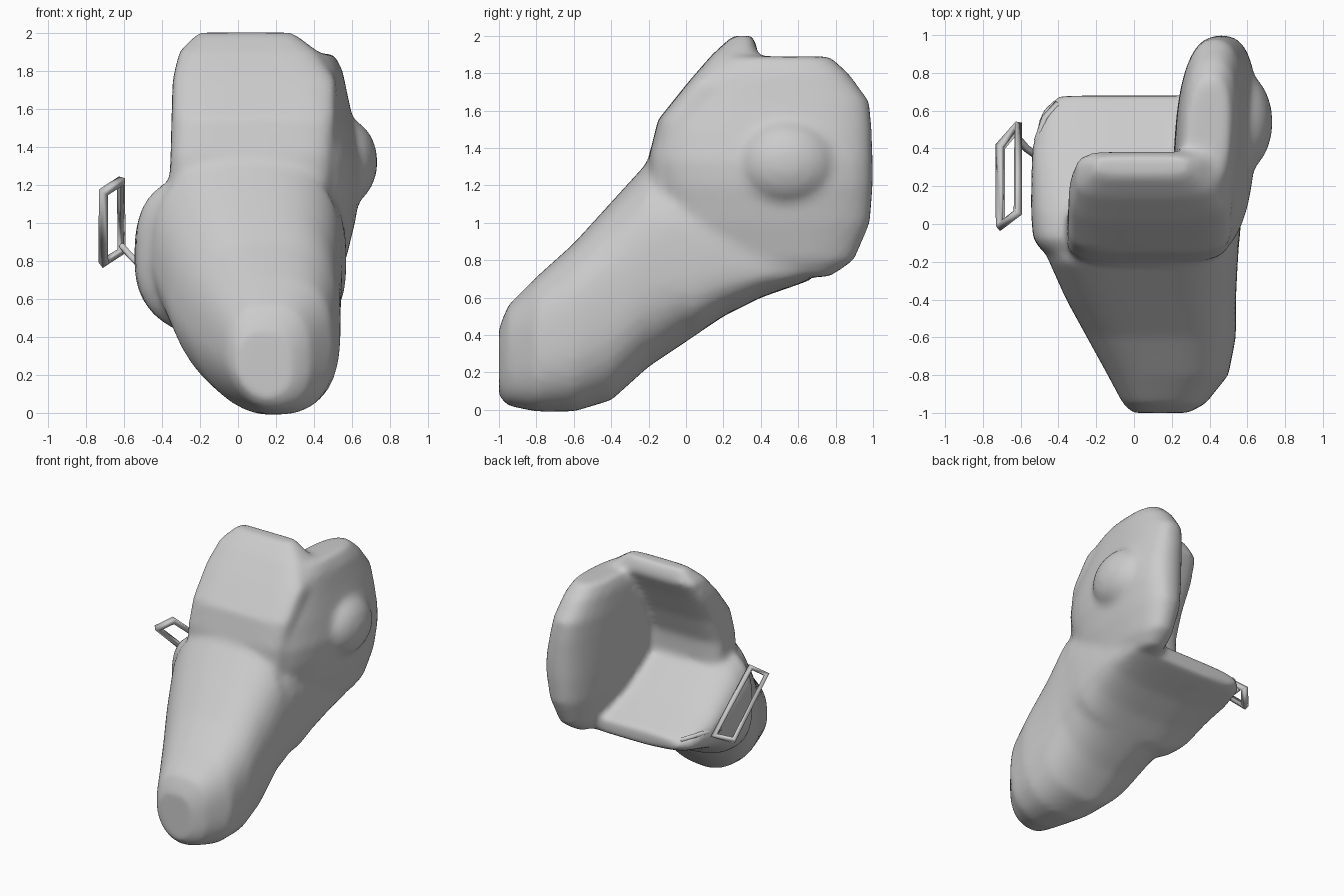
import bpy, bmesh, math
from mathutils import Vector, Matrix

cube = bpy.data.objects.get("Cube")
if cube:
    bpy.data.objects.remove(cube)

grey = bpy.data.materials.new("plain_grey")
grey.use_nodes = True
COLOUR = (0.6, 0.6, 0.6, 1)
grey.diffuse_color = COLOUR
grey.node_tree.nodes["Principled BSDF"].inputs["Base Color"].default_value = COLOUR


def add_loft(bm, sections, place, power, low_right_power, sides=48):
    """Skin rounded-box sections: (station, a_low, a_high, b_low, b_high)."""
    rings = []
    for s, a0, a1, b0, b1 in sections:
        ring = []
        for i in range(sides):
            t = math.tau * i / sides
            c, d = math.cos(t), math.sin(t)
            e = 2 / (low_right_power if c < 0 and d < 0 else power)
            u = math.copysign(abs(c) ** e, c)
            v = math.copysign(abs(d) ** e, d)
            a = (a0 + a1) / 2 + v * (a1 - a0) / 2
            b = (b0 + b1) / 2 + u * (b1 - b0) / 2
            ring.append(bm.verts.new(place(s, a, b)))
        rings.append(ring)
    faces = [bm.faces.new(rings[0]), bm.faces.new(rings[-1][::-1])]
    for p, q in zip(rings, rings[1:]):
        for i in range(sides):
            j = (i + 1) % sides
            faces.append(bm.faces.new((p[i], q[i], q[j], p[j])))
    bmesh.ops.recalc_face_normals(bm, faces=faces)


def along_y(s, a, b):
    return Vector((b, s, a))


def along_z(s, a, b):
    return Vector((b, a, s))


def along_z_slanted(s, a, b):
    return Vector((b + 0.06 * (a - 0.45), a, s))


# Front of foot: y, bottom, top, right edge, left edge
forefoot = [
    (-1.0, .07, .44, -.01, .29), (-.95, .02, .56, -.06, .38),
    (-.8, -.01, .71, -.14, .5), (-.6, -.01, .89, -.25, .54),
    (-.4, .05, 1.11, -.36, .54), (-.2, .23, 1.33, -.45, .55),
    (-.05, .33, 1.28, -.49, .56), (.2, .5, 1.1, -.49, .56),
]
# Open rear of foot, sloping down to a thin lip at the back
rearfoot = [
    (-.14, .4, 1.25, -.49, .55), (-.08, .38, 1.27, -.535, .56),
    (.05, .4, 1.22, -.545, .57), (.2, .5, 1.11, -.545, .57),
    (.4, .6, .96, -.54, .56), (.6, .67, .85, -.49, .54),
    (.68, .7, .81, -.4, .5),
]
# Tall side wall: z, front, back, inner edge, outer edge
wall = [
    (.71, .3, .77, .3, .5), (.8, .05, .9, .27, .56),
    (1.0, -.1, .985, .235, .61), (1.2, -.14, 1.0, .22, .645),
    (1.33, -.16, 1.0, .215, .645), (1.5, -.14, .995, .215, .61),
    (1.65, -.07, .98, .22, .575), (1.8, .06, .87, .235, .545),
    (1.89, .2, .77, .27, .5),
]
# Front tongue: z, front, back, right edge, left edge
tongue = [
    (1.0, -.2, .12, -.37, .48), (1.35, -.2, .13, -.355, .5),
    (1.55, -.15, .21, -.35, .52), (1.75, .01, .31, -.345, .52),
    (1.9, .14, .39, -.31, .42), (2.0, .25, .36, -.21, .29),
]

bm = bmesh.new()
add_loft(bm, forefoot, along_y, 2.7, 1.8)
add_loft(bm, rearfoot, along_y, 3.2, 2.6)
add_loft(bm, wall, along_z_slanted, 2.5, 2.5)
add_loft(bm, tongue, along_z, 4.5, 4.5)
# Ankle bulge on the outside of the wall
bmesh.ops.create_uvsphere(
    bm, u_segments=24, v_segments=16, radius=1,
    matrix=Matrix.Translation((.56, .54, 1.32)) @ Matrix.Diagonal((.175, .27, .23, 1)))
mesh = bpy.data.meshes.new("boot_shell")
bm.to_mesh(mesh)
bm.free()
boot = bpy.data.objects.new("boot_shell", mesh)
bpy.context.collection.objects.link(boot)
mesh.materials.append(grey)

# Fuse the masses into one soft skin
fuse = boot.modifiers.new("fuse", "REMESH")
fuse.mode = "VOXEL"
fuse.voxel_size = 0.025
fuse.use_smooth_shade = True
soften = boot.modifiers.new("soften", "SMOOTH")
soften.factor = 0.5
soften.iterations = 10


def bar(name, points, radius, closed=False):
    """Thin square-section bar through the points, as a mesh."""
    curve = bpy.data.curves.new(name, "CURVE")
    curve.dimensions = "3D"
    curve.bevel_depth = radius
    curve.bevel_resolution = 0
    curve.use_fill_caps = True
    spline = curve.splines.new("POLY")
    spline.points.add(len(points) - 1)
    for p, co in zip(spline.points, points):
        p.co = (*co, 1)
    spline.use_cyclic_u = closed
    curve.materials.append(grey)
    obj = bpy.data.objects.new(name, curve)
    bpy.context.collection.objects.link(obj)
    bpy.ops.object.select_all(action="DESELECT")
    obj.select_set(True)
    bpy.context.view_layer.objects.active = obj
    bpy.ops.object.convert(target="MESH")


# Side buckle and the short strap holding it
bar("buckle_loop", [(-.708, -.01, 1.16), (-.615, .06, 1.22),
                    (-.613, .52, .85), (-.708, .41, .79)], .028, True)
bar("buckle_strap", [(-.613, .45, .88), (-.57, .4, .83), (-.5, .35, .76)], .02)

# Torn tab on the open rim
bar("rim_tab", [(-.51, .44, .82), (-.47, .56, .82), (-.41, .63, .8), (-.31, .6, .77)], .02)
